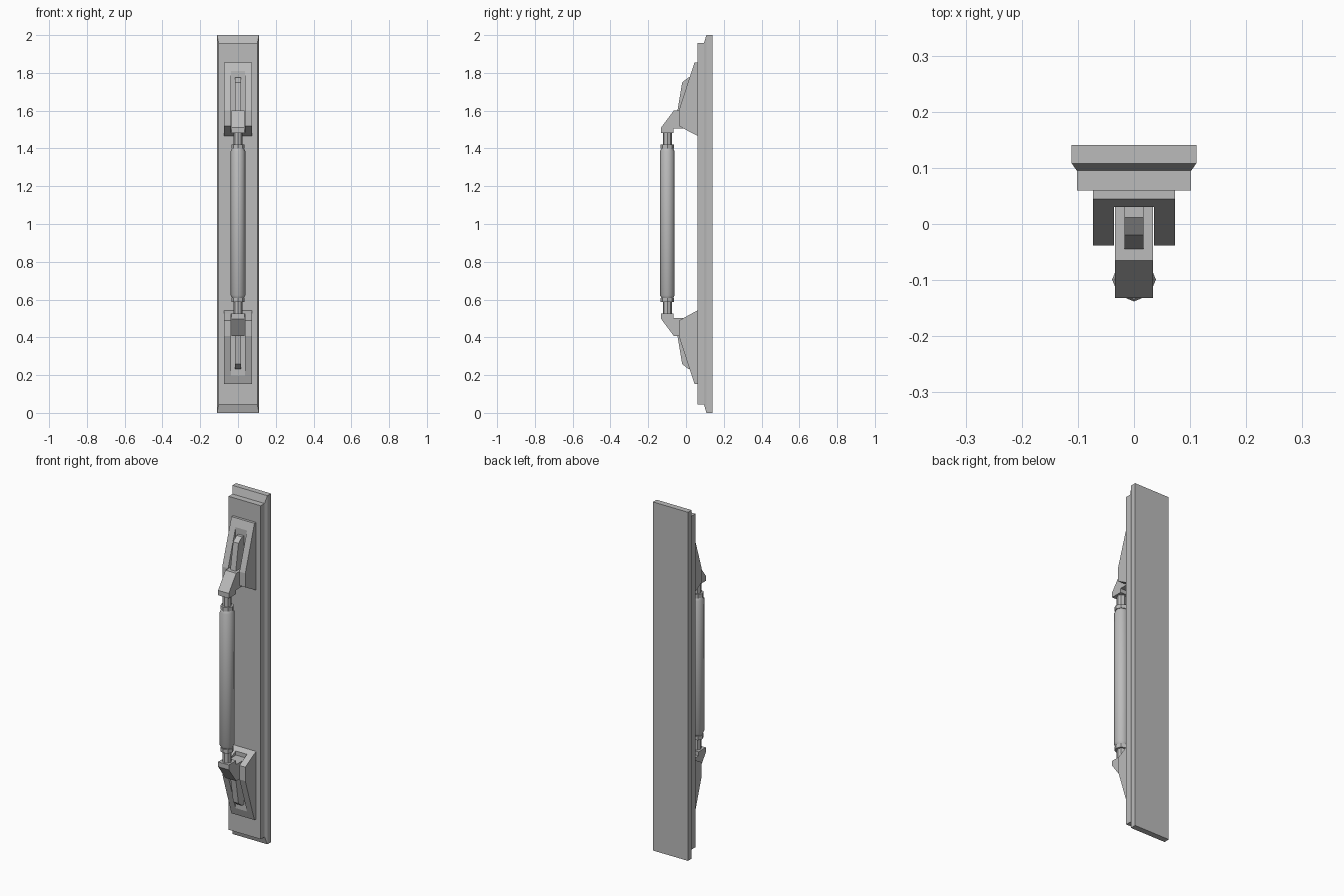
import bpy, bmesh, math
from mathutils import Matrix, Vector

cube = bpy.data.objects.get("Cube")
if cube:
    bpy.data.objects.remove(cube)

grey = bpy.data.materials.new("grey_metal")
grey.use_nodes = True
colour = (0.5, 0.5, 0.5, 1)
grey.diffuse_color = colour
grey.node_tree.nodes["Principled BSDF"].inputs["Base Color"].default_value = colour

MID = 1.004     # height the fixture is mirrored about
TUBE_Y = -0.099


def make(name, bm):
    bmesh.ops.recalc_face_normals(bm, faces=bm.faces)
    mesh = bpy.data.meshes.new(name)
    bm.to_mesh(mesh)
    bm.free()
    mesh.materials.append(grey)
    obj = bpy.data.objects.new(name, mesh)
    bpy.context.collection.objects.link(obj)
    return obj


def extrude(bm, profile, x0, x1):
    """Side profile of (y, z) points pulled from x0 to x1."""
    face = bm.faces.new([bm.verts.new((x0, y, z)) for y, z in profile])
    new = bmesh.ops.extrude_face_region(bm, geom=[face])["geom"]
    verts = [v for v in new if isinstance(v, bmesh.types.BMVert)]
    bmesh.ops.translate(bm, verts=verts, vec=(x1 - x0, 0, 0))


def loft(bm, rings):
    """Skin a list of closed rings and cap both ends."""
    rows = [[bm.verts.new(p) for p in ring] for ring in rings]
    n = len(rows[0])
    for a, b in zip(rows, rows[1:]):
        for i in range(n):
            j = (i + 1) % n
            bm.faces.new((a[i], a[j], b[j], b[i]))
    bm.faces.new(rows[0])
    bm.faces.new(rows[-1])


def lathe(name, steps, sides=8):
    """Upright turned part from (radius, z) steps."""
    bm = bmesh.new()
    loft(bm, [[(r * math.cos(i * math.tau / sides),
                TUBE_Y + r * math.sin(i * math.tau / sides), z)
               for i in range(sides)] for r, z in steps])
    return make(name, bm)


# Wall plate: full back, sloped step, raised front
bm = bmesh.new()
loft(bm, [[(-w, y, low), (w, y, low), (w, y, high), (-w, y, high)]
          for y, w, low, high in ((0.141, 0.111, 0, 2), (0.108, 0.111, 0, 2),
                                  (0.095, 0.102, 0.045, 1.958),
                                  (0.06, 0.102, 0.045, 1.958))])
make("wall_plate", bm)

# Side profiles of the upper holder
SLOT_Y = 0.03
TOP_CUT, LOW_CUT = 1.81, 1.482
base = [(0.06, 1.467), (SLOT_Y, LOW_CUT), (SLOT_Y, TOP_CUT),
        (0.045, 1.855), (0.06, 1.855)]
cheek = [(SLOT_Y, LOW_CUT), (-0.038, 1.52), (-0.038, 1.6), (SLOT_Y, TOP_CUT)]
hook = [(SLOT_Y, 1.6), (-0.065, 1.6), (-0.132, 1.51), (-0.132, 1.482),
        (-0.065, 1.482), (-0.065, 1.505), (SLOT_Y, 1.505)]
arm = [(SLOT_Y, 1.6), (-0.045, 1.6), (-0.02, 1.75), (0.012, 1.775),
       (SLOT_Y, 1.775)]


def holder(prefix, flip):
    def put(part, pieces):
        bm = bmesh.new()
        for profile, x0, x1 in pieces:
            extrude(bm, profile, x0, x1)
        if flip:
            bmesh.ops.transform(bm, verts=bm.verts, matrix=Matrix.Translation(
                Vector((0, 0, 2 * MID))) @ Matrix.Scale(-1, 4, (0, 0, 1)))
        make(prefix + part, bm)

    put("bracket", [(base, -0.073, 0.073), (cheek, -0.073, -0.036),
                    (cheek, 0.036, 0.073)])
    put("hook", [(hook, -0.034, 0.034)])
    put("arm", [(arm, -0.017, 0.017)])


holder("upper_", False)
holder("lower_", True)

# Tube with tapered ends, and its collars and pins
END = 0.396
tube = lathe("tube", [(0.031, MID - END), (0.039, MID - END + 0.015),
                      (0.039, MID + END - 0.015), (0.031, MID + END)])
bpy.context.view_layer.objects.active = tube
tube.select_set(True)
bpy.ops.object.shade_smooth_by_angle(angle=math.radians(50))
for prefix, s in (("upper_", 1), ("lower_", -1)):
    lathe(prefix + "collar", [(0.035, MID + s * 0.396), (0.035, MID + s * 0.418)])
    lathe(prefix + "pin", [(0.024, MID + s * 0.39), (0.024, MID + s * 0.49)])
